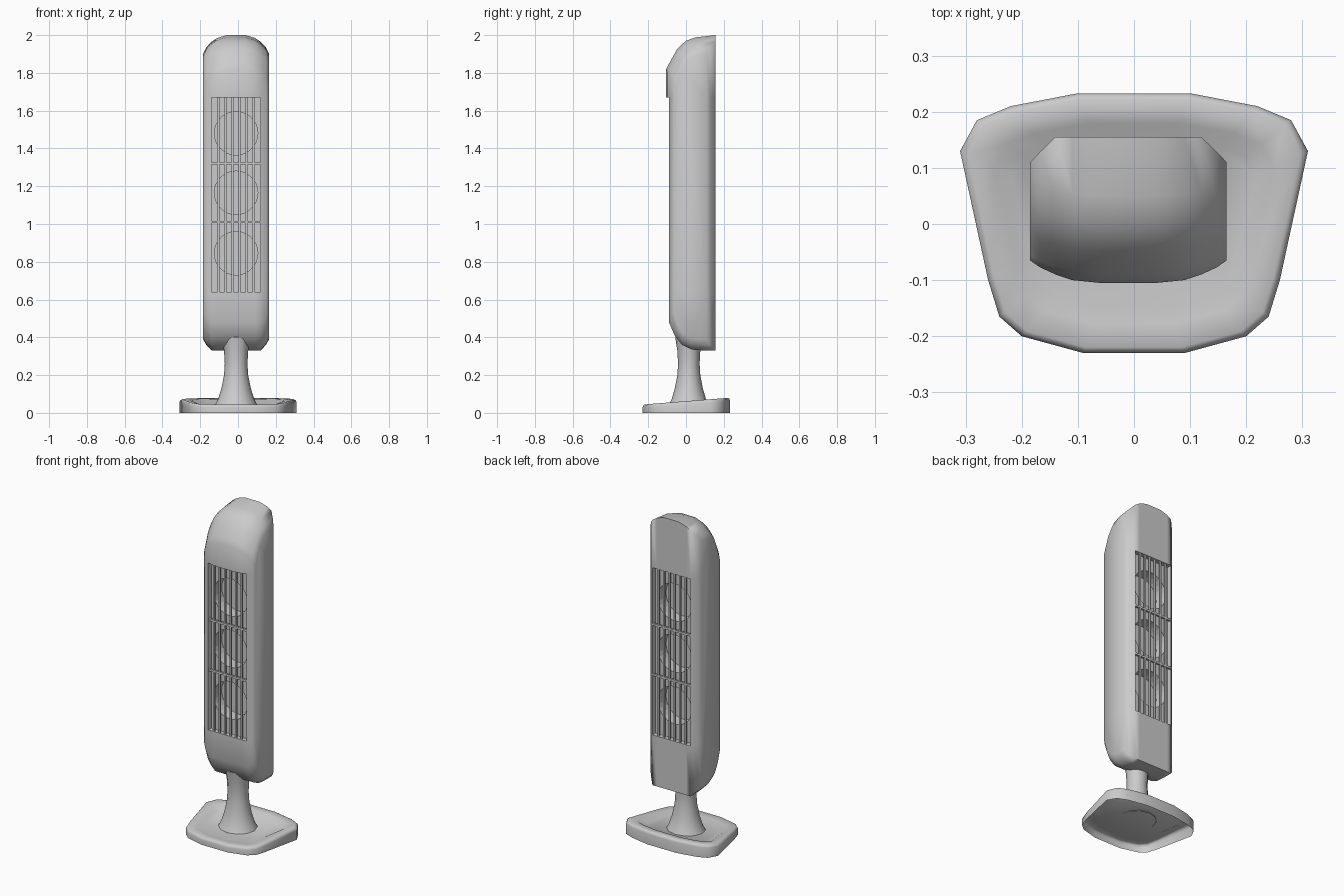
import bpy, bmesh, math

if "Cube" in bpy.data.objects:
    bpy.data.objects.remove(bpy.data.objects["Cube"])

CX = -0.01  # tower axis


def make(name, verts, faces, angle=40):
    me = bpy.data.meshes.new(name)
    me.from_pydata(verts, [], faces)
    bm = bmesh.new()
    bm.from_mesh(me)
    bmesh.ops.recalc_face_normals(bm, faces=bm.faces)
    bm.to_mesh(me)
    bm.free()
    ob = bpy.data.objects.new(name, me)
    bpy.context.collection.objects.link(ob)
    bpy.ops.object.select_all(action='DESELECT')
    ob.select_set(True)
    bpy.context.view_layer.objects.active = ob
    bpy.ops.object.shade_smooth_by_angle(angle=math.radians(angle))
    return ob


def loft(name, rings, cap_end=False, angle=40):
    n = len(rings[0])
    verts = [v for r in rings for v in r]
    faces = [(i * n + k, i * n + (k + 1) % n, (i + 1) * n + (k + 1) % n, (i + 1) * n + k)
             for i in range(len(rings) - 1) for k in range(n)]
    if cap_end:
        faces.append(tuple(range((len(rings) - 1) * n, len(rings) * n)))
    return make(name, verts, faces, angle)


def box(name, x, y, z):
    v = [(a, b, c) for a in x for b in y for c in z]
    f = [(0, 1, 3, 2), (4, 5, 7, 6), (0, 1, 5, 4), (2, 3, 7, 6), (0, 2, 6, 4), (1, 3, 7, 5)]
    return make(name, v, f)


# Base: tilted rounded rim around a shallow dish, open underneath
half = [(.1, .233), (.22, .21), (.28, .185), (.31, .13), (.26, -.1), (.24, -.165), (.2, -.2), (.09, -.23)]
outline = half + [(-x, y) for x, y in reversed(half)]


def rim(y):
    return .062 + .075 * y


rings = [[(x, y, 0) for x, y in outline],
         [(x, y, rim(y) - .016) for x, y in outline],
         [(x * .985, y * .985, rim(y) - .005) for x, y in outline],
         [(x * .955, y * .955, rim(y)) for x, y in outline],
         [(x * .81, y * .77, rim(y) - .006) for x, y in outline],
         [(x * .7, y * .65, .042 + .03 * y) for x, y in outline]]
loft("base", rings, True, 65)

# Neck: flared column
neck = [(.112, .042), (.095, .075), (.078, .13), (.064, .2), (.06, .26), (.064, .33), (.076, .4), (.05, .42)]
loft("neck", [[(CX + r * math.cos(t * math.tau / 12), .015 + r * .95 * math.sin(t * math.tau / 12), z)
               for t in range(12)] for r, z in neck], True)

# Housing: side profiles lofted across the width, with a through opening
Z0, Z1 = .64, 1.67
# half-width, upper front y, lower front y, back y, top, bottom
half_sections = [(.05, -.105, -.09, .155, 2.0, .33), (.1, -.1, -.09, .155, 1.985, .33),
                 (.13, -.09, -.09, .155, 1.965, .33), (.158, -.077, -.077, .128, 1.935, .36),
                 (.175, -.065, -.065, .11, 1.9, .39)]
sections = [(-s[0],) + s[1:] for s in reversed(half_sections)] + half_sections
upper = [(1, 0), (.6, -.012), (.4, -.03), (.22, -.075), (.06, -.15), (0, -.18)]
lower = [(0, .15), (.12, .08), (.28, .03), (.5, .005), (.75, 0), (1, 0)]
verts = []
for x, yu, yl, yb, top, bot in sections:
    verts += [(CX + x, yu + a * (yb - yu), top + d) for a, d in upper]
    verts += [(CX + x, yu, Z1), (CX + x, yl, Z0)]
    verts += [(CX + x, yl + a * (yb - yl), bot + d) for a, d in lower]
    verts += [(CX + x, yb, Z0), (CX + x, yb, Z1)]
N, L = 16, len(sections)
faces = [tuple(range(N)), tuple(range((L - 1) * N, L * N))]
for i in range(L - 1):
    inner = 2 <= i <= 6
    a, b = i * N, (i + 1) * N
    for k in range(N):
        if not (inner and k in (6, 14)):
            faces.append((a + k, a + (k + 1) % N, b + (k + 1) % N, b + k))
    if inner:
        faces += [(a + 6, b + 6, b + 15, a + 15), (a + 7, b + 7, b + 14, a + 14)]
for i in (2, 7):
    faces.append(tuple(i * N + k for k in (6, 7, 14, 15)))
make("housing", verts, faces, 66)

# Fan core: slab with deep round recesses on both faces
core = box("fan_core", (CX - .13, CX + .13), (-.06, .125), (Z0, Z1))
for z in (1.48, 1.165, .845):
    for y in (-.06, .125):
        bpy.ops.mesh.primitive_cylinder_add(vertices=28, radius=.115, depth=.16,
                                            location=(CX, y, z), rotation=(math.pi / 2, 0, 0))
        cutter = bpy.context.object
        cutter.name = "recess_cutter"
        mod = core.modifiers.new("recess", 'BOOLEAN')
        mod.object = cutter
        mod.operation = 'DIFFERENCE'
        mod.solver = 'EXACT'
        bpy.context.view_layer.objects.active = core
        bpy.ops.object.modifier_apply(modifier=mod.name)
        bpy.data.objects.remove(cutter)

# Grilles: vertical slats and two crossbars, front and back
for side, y in (("front", (-.088, -.078)), ("back", (.143, .153))):
    for i in range(6):
        x = CX + (i - 2.5) * .26 / 7
        box(side + "_slat", (x - .005, x + .005), y, (Z0, Z1))
    for z in (1.01, 1.32):
        box(side + "_crossbar", (CX - .13, CX + .13), (y[0] - .001, y[1] + .001), (z - .006, z + .006))
